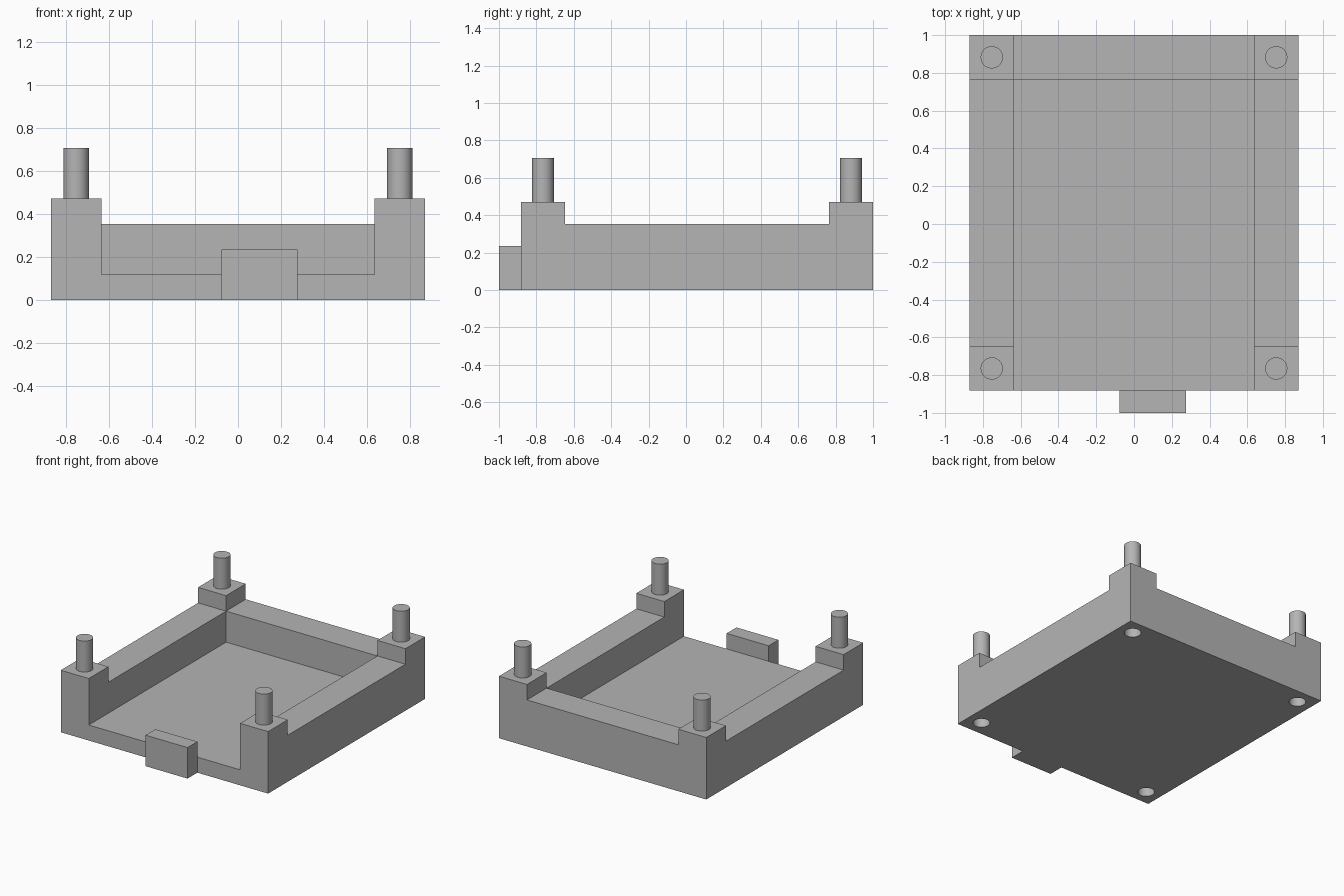
import bpy
from mathutils import Vector

if "Cube" in bpy.data.objects:
    bpy.data.objects.remove(bpy.data.objects["Cube"])

U = 2 / 17                      # module that all sizes follow
HALF_X = 7.4 * U                # half width of the tray
FRONT, BACK = -7.5 * U, 1.0     # tray ends
WALL = 2 * U                    # wall thickness and post size
POST_TOP, RIM, FLOOR = 4 * U, 3 * U, U
PEG_RADIUS = 0.5 * U
INNER_X = HALF_X - WALL

grey = bpy.data.materials.new("plain grey")
grey.use_nodes = True
GREY = (0.46, 0.46, 0.46, 1)
grey.diffuse_color = GREY
grey.node_tree.nodes["Principled BSDF"].inputs["Base Color"].default_value = GREY


def box(name, low, high):
    low, high = Vector(low), Vector(high)
    bpy.ops.mesh.primitive_cube_add(size=1, location=(low + high) / 2)
    ob = bpy.context.object
    ob.name = name
    ob.scale = high - low
    bpy.ops.object.transform_apply(location=False, rotation=False, scale=True)
    ob.data.materials.append(grey)
    return ob


def cylinder(name, x, y, z0, z1):
    bpy.ops.mesh.primitive_cylinder_add(vertices=48, radius=PEG_RADIUS, depth=z1 - z0,
                                        location=(x, y, (z0 + z1) / 2))
    ob = bpy.context.object
    ob.name = name
    ob.data.materials.append(grey)
    bpy.ops.object.shade_smooth_by_angle()
    return ob


def cut(target, cutter):
    cutter.hide_render = True
    mod = target.modifiers.new("cut", "BOOLEAN")
    mod.operation, mod.solver, mod.object = "DIFFERENCE", "EXACT", cutter
    bpy.context.view_layer.objects.active = target
    bpy.ops.object.modifier_apply(modifier=mod.name)
    bpy.data.objects.remove(cutter)


# Tray: solid block with an open-fronted cavity and lowered rims between the posts
tray = box("tray", (-HALF_X, FRONT, 0), (HALF_X, BACK, POST_TOP))
cut(tray, box("cavity_cutter", (-INNER_X, -2, FLOOR), (INNER_X, BACK - WALL, 1)))
cut(tray, box("side_rim_cutter", (-2, FRONT + WALL, RIM), (2, BACK - WALL, 1)))
cut(tray, box("back_rim_cutter", (-INNER_X, 0, RIM), (INNER_X, 2, 1)))

# Corner pegs on top, matching sockets underneath
for side, x in (("right", -HALF_X + WALL / 2), ("left", HALF_X - WALL / 2)):
    for end, y in (("front", FRONT + WALL / 2), ("back", BACK - WALL / 2)):
        cut(tray, cylinder("socket_cutter", x, y, -WALL, WALL))
        cylinder(f"{end}_{side}_peg", x, y, POST_TOP, POST_TOP + WALL)

# Front tab, set slightly to the left
TAB_X = 0.1
box("front_tab", (TAB_X - 1.5 * U, -1, 0), (TAB_X + 1.5 * U, FRONT, WALL))
tray.select_set(True)
bpy.context.view_layer.objects.active = tray
bpy.ops.object.select_all(action="DESELECT")
tray.select_set(True)
bpy.ops.object.shade_smooth_by_angle()
